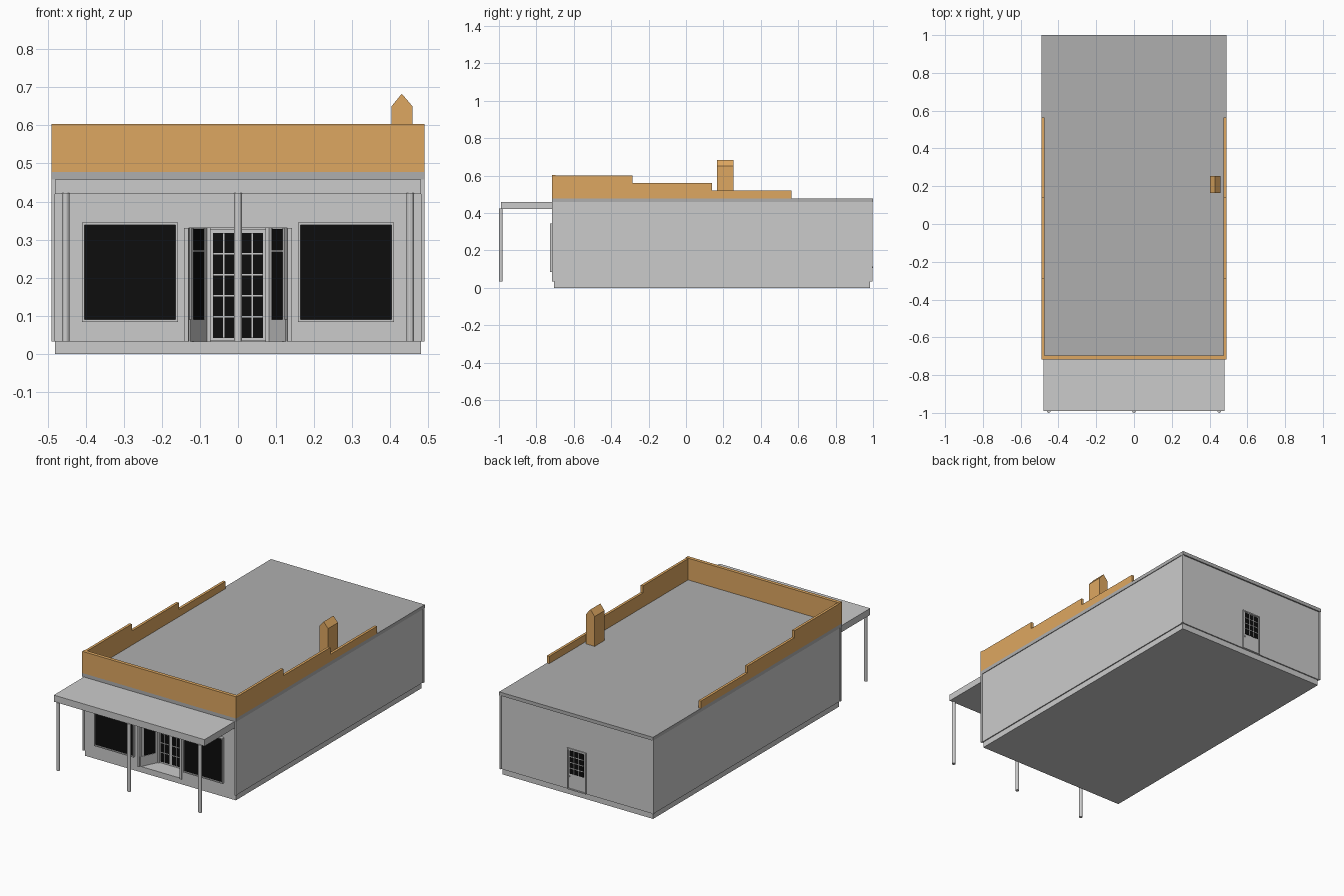
import bpy, bmesh, math
from mathutils import Vector

if "Cube" in bpy.data.objects:
    bpy.data.objects.remove(bpy.data.objects["Cube"])


def material(name, r, g, b):
    m = bpy.data.materials.new(name)
    m.diffuse_color = (r, g, b, 1)
    m.use_nodes = True
    m.node_tree.nodes["Principled BSDF"].inputs["Base Color"].default_value = m.diffuse_color
    return m


TAN = material("tan_brick", 0.73, 0.39, 0.12)
BLACK = material("dark_glass", 0.004, 0.004, 0.004)
ROOF = material("roof_grey", 0.43, 0.43, 0.43)
BASE = material("base_grey", 0.53, 0.53, 0.53)


def finish(name, bm, mat=None):
    bmesh.ops.recalc_face_normals(bm, faces=bm.faces)
    me = bpy.data.meshes.new(name)
    bm.to_mesh(me)
    bm.free()
    if mat:
        me.materials.append(mat)
    ob = bpy.data.objects.new(name, me)
    bpy.context.collection.objects.link(ob)
    return ob


def add_prism(bm, pts, vec):
    f = bm.faces.new([bm.verts.new(p) for p in pts])
    r = bmesh.ops.extrude_face_region(bm, geom=[f], use_keep_orig=True)
    vs = [g for g in r["geom"] if isinstance(g, bmesh.types.BMVert)]
    bmesh.ops.translate(bm, verts=vs, vec=Vector(vec))


def prism(name, pts, vec, mat=None):
    bm = bmesh.new()
    add_prism(bm, pts, vec)
    return finish(name, bm, mat)


def boxes(name, items, mat=None):
    bm = bmesh.new()
    for x0, x1, y0, y1, z0, z1 in items:
        add_prism(bm, [(x0, y0, z0), (x1, y0, z0), (x1, y1, z0), (x0, y1, z0)], (0, 0, z1 - z0))
    return finish(name, bm, mat)


def frame(name, x0, x1, z0, z1, y0, y1, w):
    # rectangular surround with an open middle
    boxes(name, [(x0, x0 + w, y0, y1, z0, z1), (x1 - w, x1, y0, y1, z0, z1),
                 (x0 + w, x1 - w, y0, y1, z0, z0 + w), (x0 + w, x1 - w, y0, y1, z1 - w, z1)])


def glazing(name, x0, x1, z0, z1, y, out, cols, rows, bar=0.004):
    # dark sheet with glazing bars standing in front of it
    g = y + out * 0.002
    boxes(name + "_glass", [(x0, x1, min(y, g), max(y, g), z0, z1)], BLACK)
    f = y + out * 0.004
    ya, yb = min(y, f), max(y, f)
    bars = []
    for i in range(1, cols):
        x = x0 + (x1 - x0) * i / cols
        bars.append((x - bar / 2, x + bar / 2, ya, yb, z0, z1))
    for j in range(1, rows):
        z = z0 + (z1 - z0) * j / rows
        bars.append((x0, x1, ya, yb, z - bar / 2, z + bar / 2))
    boxes(name + "_bars", bars)


# foundation, walls and roof
boxes("foundation", [(-0.48, 0.48, -0.705, 0.985, 0, 0.033)], BASE)
walls = boxes("walls", [(-0.486, 0.486, -0.71, 0.992, 0.033, 0.458)])
boxes("roof_slab", [(-0.49, 0.49, -0.717, 1.0, 0.458, 0.478)], ROOF)
boxes("corner_trim", [(min(s * 0.48, s * 0.49), max(s * 0.48, s * 0.49), y, y + 0.012, 0.033, 0.458)
                      for s in (-1, 1) for y in (-0.716, 0.985)])

# recessed entrance with splayed sides, cut out of the walls
cutter = prism("entrance_cutter", [(-0.13, -0.75, 0), (0.13, -0.75, 0), (0.13, -0.71, 0),
                                   (0.08, -0.6, 0), (-0.08, -0.6, 0), (-0.13, -0.71, 0)], (0, 0, 0.33))
cutter.hide_render = True
mod = walls.modifiers.new("entrance", 'BOOLEAN')
mod.operation = 'DIFFERENCE'
mod.solver = 'EXACT'
mod.object = cutter
bpy.context.view_layer.objects.active = walls
bpy.ops.object.modifier_apply(modifier="entrance")
bpy.data.objects.remove(cutter)

# stepped parapet
boxes("front_parapet", [(-0.49, 0.49, -0.717, -0.697, 0.478, 0.603)], TAN)
steps = [(-0.697, 0.478), (0.565, 0.478), (0.565, 0.52), (0.14, 0.52),
         (0.14, 0.56), (-0.287, 0.56), (-0.287, 0.6), (-0.697, 0.6)]
for side, x in (("left", -0.49), ("right", 0.475)):
    prism(side + "_parapet", [(x, y, z) for y, z in steps], (0.015, 0, 0), TAN)

# chimney with gabled top
prism("chimney", [(0.403, 0.165, 0.478), (0.458, 0.165, 0.478), (0.458, 0.165, 0.65),
                  (0.43, 0.165, 0.683), (0.403, 0.165, 0.65)], (0, 0.09, 0), TAN)

# porch canopy and posts
boxes("canopy", [(-0.48, 0.48, -0.99, -0.71, 0.42, 0.458)])
for i, x in enumerate((-0.452, 0, 0.452)):
    bm = bmesh.new()
    bmesh.ops.create_cone(bm, cap_ends=True, segments=12, radius1=0.01, radius2=0.01, depth=0.39)
    bmesh.ops.translate(bm, verts=bm.verts, vec=(x, -0.99, 0.228))
    finish(f"porch_post_{i + 1}", bm)

for side, s in (("left", -1), ("right", 1)):
    # shop windows
    x0, x1 = sorted((s * 0.158, s * 0.409))
    frame(side + "_shop_window_frame", x0, x1, 0.084, 0.345, -0.727, -0.708, 0.006)
    boxes(side + "_shop_window_glass", [(x0 + 0.006, x1 - 0.006, -0.72, -0.708, 0.09, 0.339)], BLACK)

    # trim beside the entrance opening
    a, b = sorted((s * 0.13, s * 0.142))
    boxes(side + "_entrance_trim", [(a, b, -0.716, -0.708, 0.033, 0.33)])

    # splayed side windows, bars and lower panels
    A = Vector((s * 0.13, -0.71, 0))
    edge = Vector((s * 0.08, -0.6, 0)) - A
    n = Vector((-s * 0.11, -0.05, 0)).normalized()

    def splayed(name, t0, t1, z0, z1, d, mat=None):
        p, q = A + edge * t0, A + edge * t1
        z = Vector((0, 0, z0))
        prism(side + name, [p + z, q + z, q + n * d + z, p + n * d + z], (0, 0, z1 - z0), mat)

    splayed("_side_window_glass", 0.2, 0.78, 0.09, 0.328, 0.002, BLACK)
    splayed("_side_window_bar", 0.2, 0.78, 0.268, 0.273, 0.004)
    splayed("_side_window_front_stile", 0.08, 0.2, 0.09, 0.33, 0.004)
    splayed("_side_window_back_stile", 0.78, 0.95, 0.09, 0.33, 0.004)
    splayed("_side_panel", 0.02, 0.98, 0.033, 0.09, 0.005, BASE)

    # entrance door leaf
    a, b = sorted((s * 0.001, s * 0.072))
    boxes(side + "_door_leaf", [(a, b, -0.61, -0.598, 0.034, 0.328)])
    a, b = sorted((s * 0.009, s * 0.065))
    glazing(side + "_door", a, b, 0.042, 0.318, -0.61, -1, 2, 5)
    a, b = sorted((s * 0.072, s * 0.081))
    boxes(side + "_door_jamb", [(a, b, -0.618, -0.598, 0.033, 0.33)])

# back door
frame("back_door_frame", -0.06, 0.06, 0.033, 0.27, 0.99, 0.998, 0.007)
boxes("back_door", [(-0.053, 0.053, 0.985, 0.994, 0.04, 0.263)])
glazing("back_door", -0.045, 0.045, 0.125, 0.258, 0.994, 1, 3, 4)
boxes("back_door_knob", [(0.044, 0.05, 0.994, 0.999, 0.105, 0.113)])
